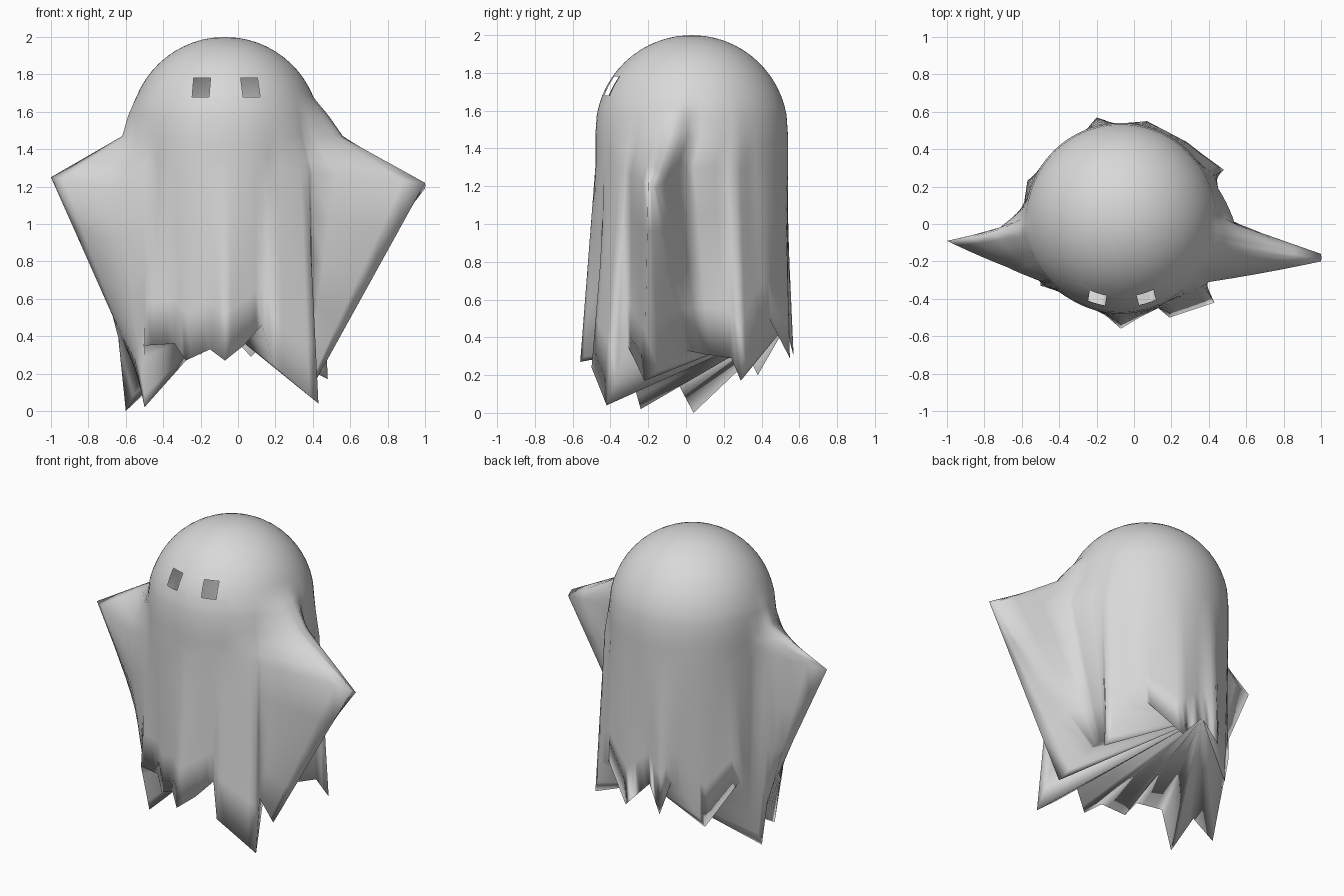
import bpy, bmesh, math
from mathutils import Vector

cube = bpy.data.objects.get("Cube")
if cube:
    bpy.data.objects.remove(cube)

CX, CY, CZ, R = -0.07, 0.03, 1.49, 0.51   # head dome centre and radius
DRAPE_Z = 1.3                             # height where the folds begin
HUB = 92                                  # hem corner where the underside gathers

# Hem corners, counter-clockwise from the front: angle on the head, then x, y, z
HEM = [
    (-90, -.07, -.56, .27), (-79, .03, -.50, .35), (-67, .13, -.45, .46),
    (-60, .19, -.50, .24), (-42, .43, -.42, .04), (-36, .38, -.31, .36),
    (-16, .42, -.22, .17), (-7, .34, .00, .33), (3, .37, .10, .31),
    (22, .42, .24, .29), (28, .48, .29, .17), (38, .37, .37, .42),
    (49, .28, .44, .50), (75, .07, .55, .29), (HUB, -.10, .535, .47),
    (104, -.20, .57, .30), (112, -.25, .51, .52), (119, -.30, .46, .44),
    (134, -.41, .38, .20), (154, -.57, .23, .50), (168, -.585, .13, .24),
    (179, -.60, .04, .00), (187, -.52, -.05, .17), (204, -.50, -.24, .02),
    (222, -.50, -.33, .35), (238, -.34, -.38, .36), (247, -.28, -.42, .27),
    (260, -.15, -.49, .33), (270, -.07, -.56, .27)]
# Points where raised arms lift the cloth, by the angle of their hem corner
ARMS = {-42: (.37, -.33, 1.27), -36: (.40, -.31, 1.27), -16: (1, -.20, 1.22),
        -7: (1, -.16, 1.19), 3: (.54, .00, 1.3), 22: (.45, .19, 1.3), 28: (.43, .26, 1.27),
        168: (-.59, .08, 1.3), 179: (-.73, -.03, 1.27), 187: (-1, -.09, 1.25),
        204: (-.68, -.23, 1.19), 222: (-.45, -.32, 1.25)}


def ring(deg, z, r=R):
    a = math.radians(deg)
    return Vector((CX + r * math.cos(a), CY + r * math.sin(a), z))


def pull(deg):
    """How far the cloth is pulled off the body by an arm."""
    return Vector(ARMS[deg]) - ring(deg, DRAPE_Z) if deg in ARMS else Vector()


def column(deg, off, hem):
    """One strip of cloth from just under the crown to the hem."""
    shrug = Vector((off.x, off.y, 0)) * (0.1 if off.x < 0 else 0.22)
    pts = []
    for el in range(82, 9, -6):
        e = math.radians(el)
        flare = 0.45 if el < 14 else 0.2 if el < 20 else 0
        pts.append(ring(deg, CZ + R * math.sin(e), R * math.cos(e)) + shrug * flare)
    shoulder = ring(deg, 1.47) + shrug
    top = ring(deg, DRAPE_Z) + off
    pts += [shoulder.lerp(top, t / 3) for t in range(3)]
    pts += [top.lerp(hem, t / 4) for t in range(5)]
    return pts


# Draped sheet
bm = bmesh.new()
columns = []
hub = None
for a, b in zip(HEM, HEM[1:]):
    steps = max(2, math.ceil((b[0] - a[0]) / 4))
    for i in range(steps):
        t = i / steps
        pts = column(a[0] + (b[0] - a[0]) * t, pull(a[0]).lerp(pull(b[0]), t),
                     Vector(a[1:]).lerp(Vector(b[1:]), t))
        columns.append([bm.verts.new(p) for p in pts])
        if a[0] == HUB and i == 0:
            hub = columns[-1][-1]
crown = bm.verts.new((CX, CY, CZ + R))
for c, d in zip(columns, columns[1:] + columns[:1]):
    bm.faces.new((crown, c[0], d[0]))
    for i in range(len(c) - 1):
        bm.faces.new((c[i], c[i + 1], d[i + 1], d[i]))
    # Pleated underside, gathered at one corner of the hem
    if hub not in (c[-1], d[-1]):
        bm.faces.new((hub, d[-1], c[-1]))

# Eye holes: (bottom left x, bottom right x, shift of the top edge)
Z0, Z1 = 1.68, 1.78
for x0, x1, lean in ((-.245, -.155, .008), (.028, .118, -.014)):
    side = Vector((Z1 - Z0, 0, -lean)).normalized()
    planes = [(Vector((x0, 0, Z0)), side), (Vector((x1, 0, Z0)), -side),
              (Vector((0, 0, Z0)), Vector((0, 0, 1))), (Vector((0, 0, Z1)), Vector((0, 0, -1)))]

    def eye_faces(margin):
        return [f for f in bm.faces if f.calc_center_median().y < -.2 and
                all((f.calc_center_median() - p).dot(n) > -margin for p, n in planes)]

    for p, n in planes:
        faces = eye_faces(0.06)
        geom = set(faces) | {e for f in faces for e in f.edges} | {v for f in faces for v in f.verts}
        bmesh.ops.bisect_plane(bm, geom=list(geom), plane_co=p, plane_no=n, dist=1e-5)
    bmesh.ops.delete(bm, geom=eye_faces(0), context='FACES')

# Soft cloth shading all over
for f in bm.faces:
    f.smooth = True
mesh = bpy.data.meshes.new("ghost_sheet")
bm.to_mesh(mesh)
bm.free()
sheet = bpy.data.objects.new("ghost_sheet", mesh)
bpy.context.collection.objects.link(sheet)

# Plain cloth colour
cloth = bpy.data.materials.new("pale_grey_cloth")
cloth.use_nodes = True
colour = (0.69, 0.69, 0.69, 1)
cloth.diffuse_color = colour
cloth.node_tree.nodes["Principled BSDF"].inputs["Base Color"].default_value = colour
mesh.materials.append(cloth)
